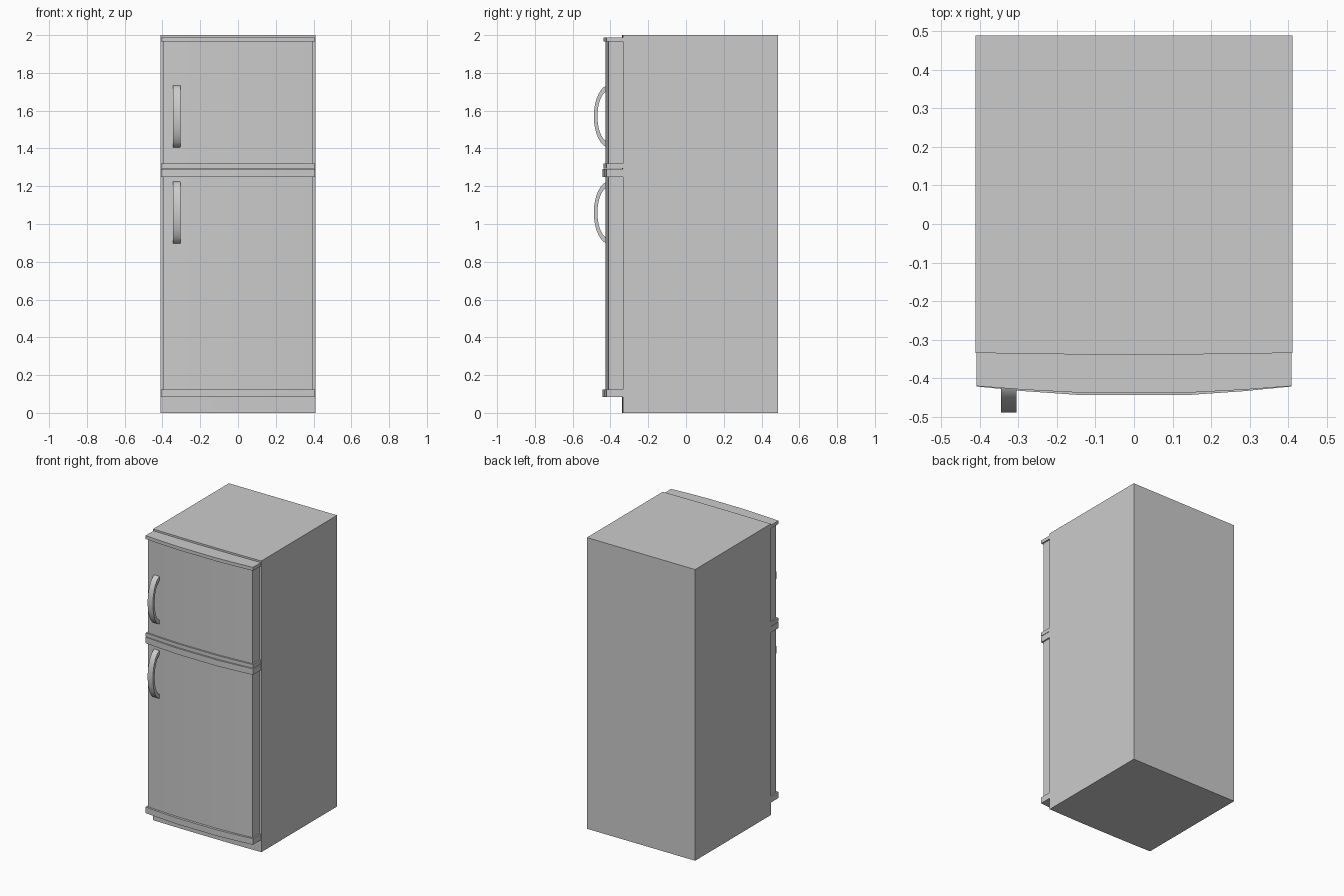
import bpy, bmesh, math
from mathutils import Vector

if "Cube" in bpy.data.objects:
    bpy.data.objects.remove(bpy.data.objects["Cube"])


def extrude_profile(name, points, offset):
    """Solid prism from a closed 3D outline pushed along an offset."""
    bm = bmesh.new()
    face = bm.faces.new([bm.verts.new(p) for p in points])
    out = bmesh.ops.extrude_face_region(bm, geom=[face])
    moved = [v for v in out["geom"] if isinstance(v, bmesh.types.BMVert)]
    bmesh.ops.translate(bm, verts=moved, vec=Vector(offset))
    bmesh.ops.recalc_face_normals(bm, faces=bm.faces)
    mesh = bpy.data.meshes.new(name)
    bm.to_mesh(mesh)
    bm.free()
    obj = bpy.data.objects.new(name, mesh)
    bpy.context.collection.objects.link(obj)
    bpy.context.view_layer.objects.active = obj
    obj.select_set(True)
    bpy.ops.object.shade_smooth_by_angle(angle=math.radians(30))
    obj.select_set(False)
    return obj


def bowed_slab(name, half, back, edge, bulge, z0, z1):
    """Slab with a gently bowed front, seen from above as a faceted arc."""
    front = [(half * t, edge - bulge * d, z0)
             for t, d in ((-1, 0), (-0.7, 0.55), (-0.35, 1), (0.35, 1), (0.7, 0.55), (1, 0))]
    return extrude_profile(name, front + [(half, back, z0), (-half, back, z0)], (0, 0, z1 - z0))


# Cabinet
bowed_slab("cabinet", 0.411, 0.488, -0.334, 0.004, 0.0, 2.0)

# Doors
bowed_slab("freezer_door", 0.398, -0.33, -0.410, 0.016, 1.31, 1.975)
bowed_slab("fridge_door", 0.398, -0.33, -0.410, 0.016, 0.11, 1.26)

# Door edge trims
bowed_slab("freezer_top_trim", 0.408, -0.33, -0.420, 0.017, 1.965, 1.988)
bowed_slab("freezer_bottom_trim", 0.408, -0.33, -0.420, 0.017, 1.295, 1.32)
bowed_slab("fridge_top_trim", 0.408, -0.33, -0.421, 0.022, 1.25, 1.292)
bowed_slab("fridge_bottom_trim", 0.408, -0.33, -0.421, 0.022, 0.083, 0.125)


# Arched handles
def handle(name, zc):
    n = 16
    angles = [math.pi * i / n - math.pi / 2 for i in range(n + 1)]
    base = -0.405
    outer = [(-0.345, base - 0.083 * math.cos(a), zc + 0.166 * math.sin(a)) for a in angles]
    inner = [(-0.345, base - 0.064 * math.cos(a), zc + 0.138 * math.sin(a)) for a in angles]
    extrude_profile(name, outer + inner[::-1], (0.04, 0, 0))


handle("freezer_handle", 1.57)
handle("fridge_handle", 1.06)
